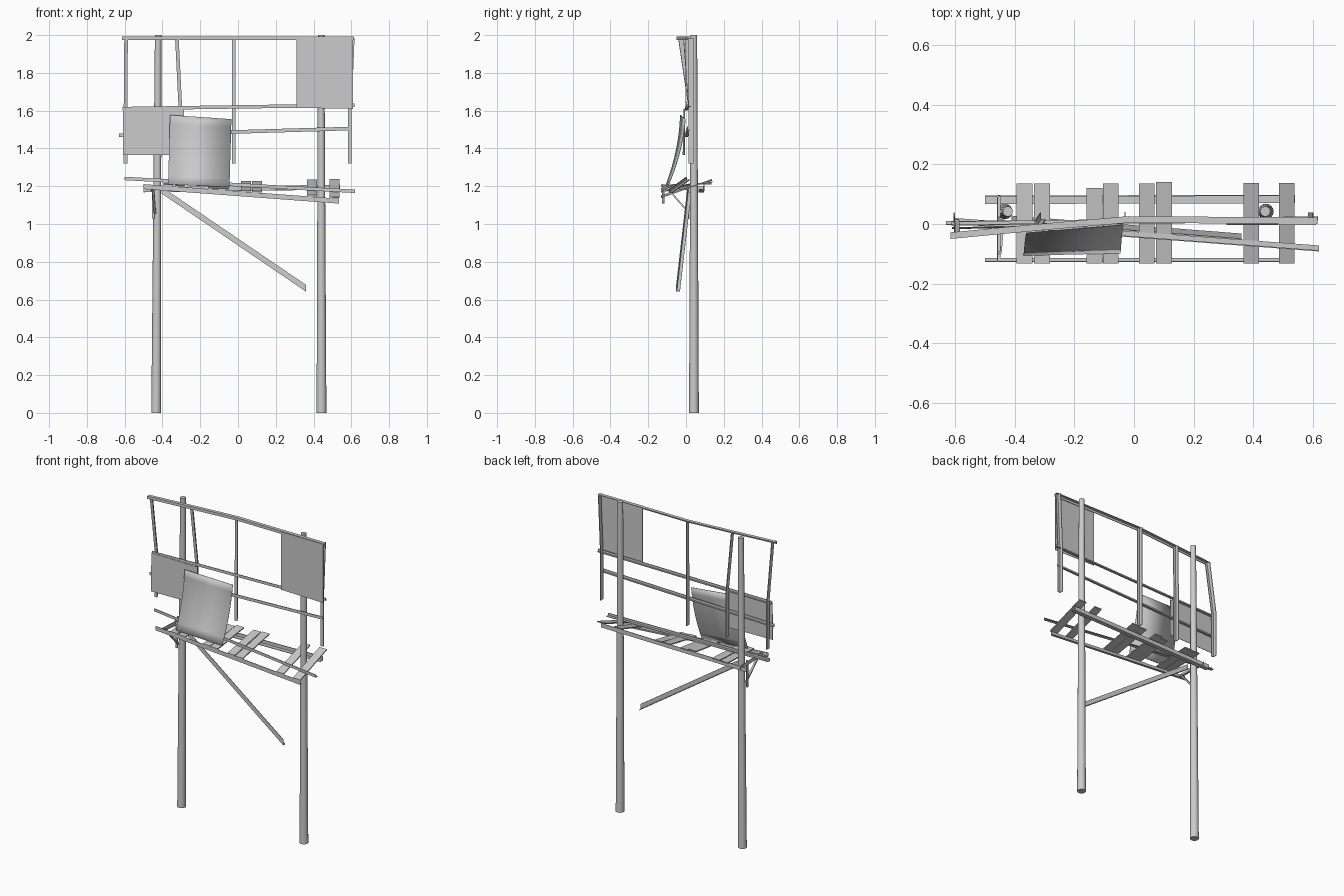
import bpy, bmesh
from mathutils import Vector

if "Cube" in bpy.data.objects:
    bpy.data.objects.remove(bpy.data.objects["Cube"])

X, Y, Z = Vector((1, 0, 0)), Vector((0, 1, 0)), Vector((0, 0, 1))


def finish(name, bm):
    bmesh.ops.recalc_face_normals(bm, faces=bm.faces)
    me = bpy.data.meshes.new(name)
    bm.to_mesh(me)
    bm.free()
    ob = bpy.data.objects.new(name, me)
    bpy.context.collection.objects.link(ob)
    return ob


def sweep(name, path, profile, a, b):
    """Extrude a closed profile (measured along a and b) through the path."""
    bm = bmesh.new()
    rings = [[bm.verts.new(Vector(p) + a * u + b * v) for u, v in profile] for p in path]
    n = len(profile)
    for r, s in zip(rings, rings[1:]):
        for i in range(n):
            bm.faces.new((r[i], r[(i + 1) % n], s[(i + 1) % n], s[i]))
    bm.faces.new(rings[0])
    bm.faces.new(rings[-1])
    return finish(name, bm)


def angle_iron(name, path, a, b, w=0.022, d=0.022, t=0.004):
    ell = [(0, 0), (w, 0), (w, t), (t, t), (t, d), (0, d)]
    return sweep(name, path, ell, a, b)


def bar(name, path, a, b, w, d):
    box = [(-w / 2, -d / 2), (w / 2, -d / 2), (w / 2, d / 2), (-w / 2, d / 2)]
    return sweep(name, path, box, a, b)


def sheet(name, corners, rows=1, bow=0.0, t=0.003):
    """Thin panel from four corners (bl, br, tr, tl), optionally bowed in y."""
    bl, br, tr, tl = map(Vector, corners)
    bm = bmesh.new()
    prev = None
    for i in range(rows + 1):
        f = i / rows
        off = Y * bow * 4 * f * (1 - f)
        cur = [bm.verts.new(bl.lerp(tl, f) + off), bm.verts.new(br.lerp(tr, f) + off)]
        if prev:
            bm.faces.new((prev[0], prev[1], cur[1], cur[0]))
        prev = cur
    ob = finish(name, bm)
    mod = ob.modifiers.new("thickness", 'SOLIDIFY')
    mod.thickness = t
    mod.offset = 0
    return ob


def smooth(ob):
    bpy.ops.object.select_all(action='DESELECT')
    bpy.context.view_layer.objects.active = ob
    ob.select_set(True)
    bpy.ops.object.shade_smooth_by_angle()


# Tapered, slightly leaning posts
for name, x0, x1 in (("left_post", -0.433, -0.423), ("right_post", 0.442, 0.440)):
    bm = bmesh.new()
    bmesh.ops.create_cone(bm, cap_ends=True, segments=16, radius1=0.026, radius2=0.017, depth=2)
    for v in bm.verts:
        f = (v.co.z + 1) / 2
        v.co += Vector((x0 + (x1 - x0) * f, 0.042, 1))
    smooth(finish(name, bm))

# Billboard frame uprights, bent forward at the left
for i, (x, xt, yt) in enumerate(((-0.605, -0.602, -0.042), (-0.315, -0.333, -0.015),
                                 (-0.032, -0.032, 0.014), (0.583, 0.598, 0.012))):
    yb = 0.012
    angle_iron(f"frame_upright_{i + 1}", [(x, yb, 1.32), (x, yb, 1.62), (xt, yt, 1.985)],
               X, Y, 0.019, 0.027)

# Horizontal frame rails
angle_iron("top_rail", [(-0.615, -0.05, 1.992), (-0.32, -0.022, 1.992), (-0.02, 0.004, 1.992),
                        (0.615, 0.0, 1.992)], Y, -Z, 0.022, 0.018)
angle_iron("middle_rail", [(-0.612, -0.006, 1.602), (0.617, 0.012, 1.62)], Z, Y, 0.018, 0.014)
angle_iron("lower_rail", [(-0.63, -0.004, 1.46), (0.6, 0.006, 1.496)], Z, Y, 0.019, 0.014)

# Sheet panels left on the frame
sheet("upper_right_panel", [(0.31, 0.0, 1.615), (0.61, 0.0, 1.61),
                            (0.61, -0.002, 1.99), (0.31, -0.002, 1.99)])
sheet("lower_left_panel", [(-0.61, -0.016, 1.365), (-0.285, -0.008, 1.365),
                           (-0.285, -0.006, 1.605), (-0.61, -0.012, 1.612)])
smooth(sheet("hanging_panel", [(-0.37, -0.105, 1.21), (-0.045, -0.097, 1.195),
                               (-0.035, -0.003, 1.555), (-0.36, -0.03, 1.577)], 8, 0.016))

# Catwalk rails: sagging front, level back
front = [Vector((-0.5, -0.128, 1.185)), Vector((0.535, -0.128, 1.108))]
angle_iron("catwalk_front_rail", front, Y, Z, 0.014, 0.026)
angle_iron("catwalk_back_rail", [(-0.5, 0.095, 1.168), (0.54, 0.098, 1.182)], -Y, Z, 0.028, 0.026)

# Catwalk planks resting across the rails
for i, (x, back) in enumerate(((-0.367, .135), (-0.308, .135), (-0.132, .12), (-0.078, .135),
                               (0.043, .135), (0.101, .14), (0.393, .138), (0.512, .138))):
    zf = 1.215 - 0.074 * (x + 0.5)
    zb = 1.21 + 0.025 * (x + 0.5)
    bar(f"plank_{i + 1}", [(x, -0.133, zf), (x, back, zb)], X, Z, 0.053, 0.007)

# Fallen rail lying over the catwalk
angle_iron("fallen_rail", [(-0.6, 0.0, 1.232), (0.62, -0.092, 1.164)], Y, Z, 0.02, 0.018)

# Hanging diagonal brace
angle_iron("diagonal_brace", [(-0.41, 0.008, 1.165), (0.36, -0.052, 0.642)], Z, Y, 0.036, 0.02)

# Left support bracket: cross arm, post plate and strut
angle_iron("bracket_arm", [(-0.46, -0.128, 1.185), (-0.46, 0.098, 1.175)], X, Z, 0.012, 0.022)
angle_iron("bracket_plate", [(-0.455, 0.012, 1.03), (-0.455, 0.012, 1.2)], X, Y, 0.014, 0.014)
bar("bracket_strut", [(-0.45, -0.1, 1.19), (-0.44, 0.015, 1.06)], X, Z, 0.012, 0.012)
